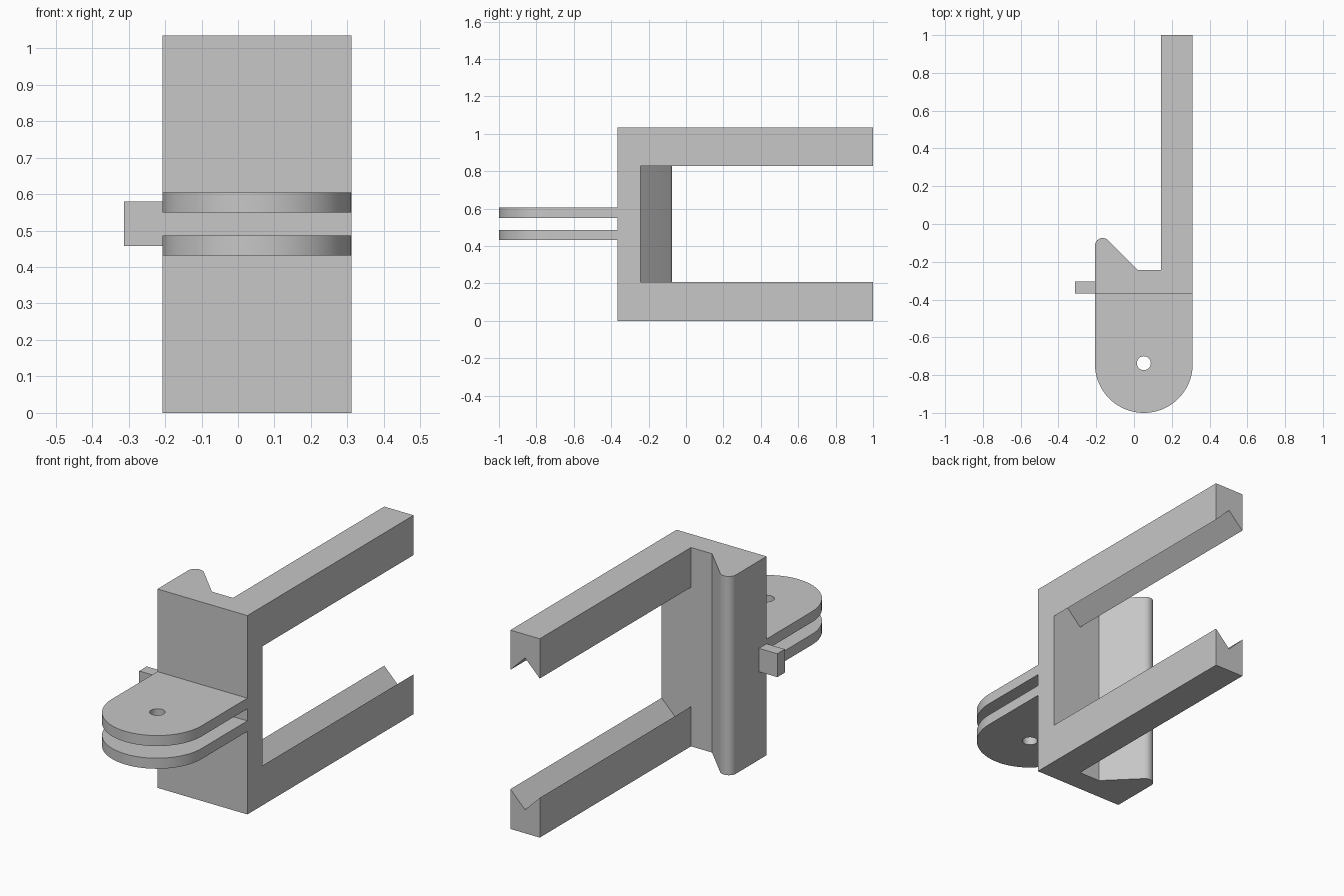
import bpy, bmesh
from math import cos, sin, radians, sqrt

cube = bpy.data.objects.get("Cube")
if cube:
    bpy.data.objects.remove(cube, do_unlink=True)

GREY = (0.57, 0.57, 0.57, 1)
grey = bpy.data.materials.new("plain grey")
grey.use_nodes = True
grey.diffuse_color = GREY
grey.node_tree.nodes["Principled BSDF"].inputs["Base Color"].default_value = GREY

LEFT, RIGHT = -0.207, 0.311       # body width
FRONT, WALL, BACK = -0.367, -0.244, 1.0
HEIGHT, ARM_H, ARM_X = 1.035, 0.207, 0.142


def arc(cx, cy, r, start, end, steps):
    angles = [radians(start + (end - start) * i / steps) for i in range(steps + 1)]
    return [(cx + r * cos(a), cy + r * sin(a)) for a in angles]


def prism(name, loops, low, high, axis="Z"):
    """Extrude an outline (and optional hole loops) along Z or Y."""
    bm = bmesh.new()
    edges = []
    for loop in loops:
        vs = [bm.verts.new((u, v, low) if axis == "Z" else (u, low, v)) for u, v in loop]
        edges += [bm.edges.new((a, b)) for a, b in zip(vs, vs[1:] + vs[:1])]
    bmesh.ops.triangle_fill(bm, edges=edges, use_beauty=True)
    extruded = bmesh.ops.extrude_face_region(bm, geom=bm.faces[:], use_keep_orig=True)["geom"]
    shift = (0, 0, high - low) if axis == "Z" else (0, high - low, 0)
    bmesh.ops.translate(bm, vec=shift, verts=[g for g in extruded if isinstance(g, bmesh.types.BMVert)])
    bmesh.ops.recalc_face_normals(bm, faces=bm.faces[:])
    # Smooth rounded walls, keep corners sharp
    for f in bm.faces:
        f.smooth = True
    for e in bm.edges:
        e.smooth = e.calc_face_angle(0) < 0.5
    mesh = bpy.data.meshes.new(name)
    bm.to_mesh(mesh)
    bm.free()
    mesh.materials.append(grey)
    obj = bpy.data.objects.new(name, mesh)
    bpy.context.collection.objects.link(obj)
    return obj


# Back plate with the rounded, sloping ridge along its right edge
r = 0.041
tip_y = -0.074 - r
tip_x = LEFT + r
slope_foot = tip_x + tip_y + r * sqrt(2) - WALL
plate = [(LEFT, FRONT)] + arc(tip_x, tip_y, r, 180, 45, 12)
plate += [(slope_foot, WALL), (RIGHT, WALL), (RIGHT, FRONT)]
prism("back_plate", [plate], 0, HEIGHT)

# Two long arms with V grooves facing each other
mid = (ARM_X + RIGHT) / 2
groove = (RIGHT - ARM_X) / 2
lower = [(ARM_X, 0), (RIGHT, 0), (RIGHT, ARM_H), (mid, ARM_H - groove), (ARM_X, ARM_H)]
prism("lower_arm", [lower], WALL, BACK, "Y")
prism("upper_arm", [[(x, HEIGHT - z) for x, z in lower]], WALL, BACK, "Y")

# Pair of rounded hinge tabs with pin holes
radius = (RIGHT - LEFT) / 2
cx, cy = (LEFT + RIGHT) / 2, -1 + radius
tab = [(RIGHT, FRONT), (LEFT, FRONT)] + arc(cx, cy, radius, 180, 360, 40)
hole = arc(cx, cy + 0.004, 0.037, 0, 360, 24)[:-1]
for name, z in (("lower_hinge_tab", 0.432), ("upper_hinge_tab", 0.55)):
    prism(name, [tab, hole], z, z + 0.055)

# Small peg on the right side
peg = [(-0.312, FRONT), (LEFT, FRONT), (LEFT, -0.305), (-0.312, -0.305)]
prism("side_peg", [peg], 0.458, 0.58)
